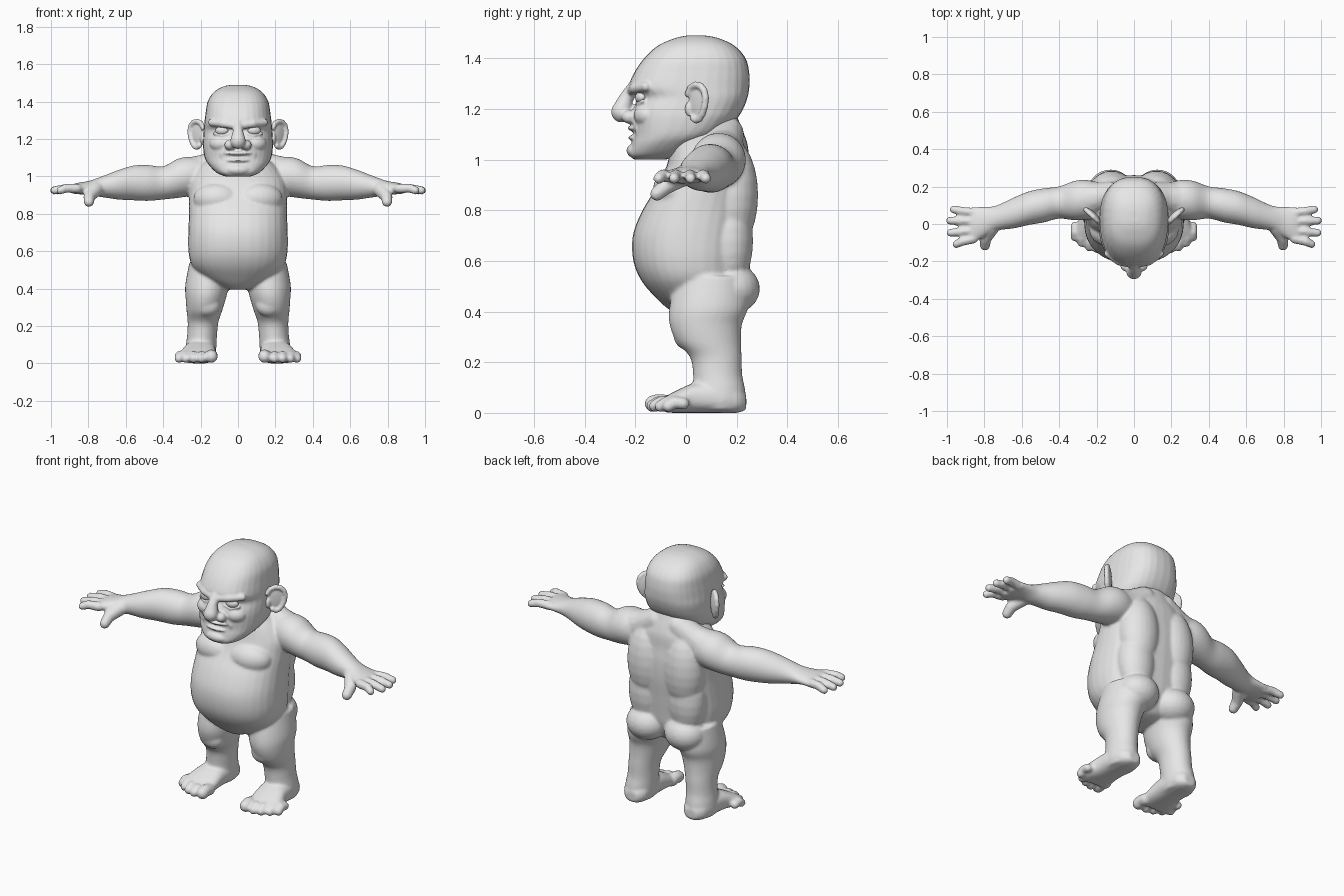
import bpy, bmesh, math
from mathutils import Vector, Matrix, Euler

skin = bpy.data.materials.new("grey_skin")
skin.diffuse_color = (0.8, 0.8, 0.8, 1)


def loft(bm, axis, rings, power=2.0, n=32, sub=4):
    """Closed skin through rings (x, y, z, ra, rb) lying across the given axis."""
    u, v = {"X": ((0, 1, 0), (0, 0, 1)), "Y": ((1, 0, 0), (0, 0, 1)),
            "Z": ((1, 0, 0), (0, 1, 0))}[axis]
    u, v = Vector(u), Vector(v)
    ext = [rings[0]] + list(rings) + [rings[-1]]
    fine = []
    for i in range(1, len(ext) - 2):
        for k in range(sub):
            t = k / sub
            fine.append([0.5 * (2 * b + (c - a) * t + (2 * a - 5 * b + 4 * c - d) * t * t
                                + (3 * b - a - 3 * c + d) * t ** 3)
                         for a, b, c, d in zip(*ext[i - 1:i + 3])])
    fine.append(rings[-1])
    loops = []
    for x, y, z, ra, rb in fine:
        loop = []
        for j in range(n):
            a = math.tau * j / n
            c, s = math.cos(a), math.sin(a)
            cu = math.copysign(abs(c) ** (2 / power), c)
            sv = math.copysign(abs(s) ** (2 / power), s)
            loop.append(bm.verts.new(Vector((x, y, z)) + u * ra * cu + v * rb * sv))
        loops.append(loop)
    faces = [bm.faces.new(loops[0]), bm.faces.new(loops[-1])]
    for p, q in zip(loops, loops[1:]):
        for j in range(n):
            faces.append(bm.faces.new((p[j], p[(j + 1) % n], q[(j + 1) % n], q[j])))
    bmesh.ops.recalc_face_normals(bm, faces=faces)


def upright(bm, rows, power):
    """Loft from rows (z, half width, front y, back y)."""
    loft(bm, "Z", [(0, (f + b) / 2, z, w, (b - f) / 2) for z, w, f, b in rows], power)


def blob(bm, loc, radii, rot=(0, 0, 0), seg=24):
    m = Matrix.LocRotScale(Vector(loc), Euler(rot), Vector(radii))
    bmesh.ops.create_uvsphere(bm, u_segments=seg, v_segments=seg // 2, radius=1, matrix=m)


def strand(bm, pts, steps=6):
    """Rounded tapering strand through points (x, y, z, r)."""
    for a, b in zip(pts, pts[1:]):
        for k in range(steps + 1):
            x, y, z, r = [p + (q - p) * k / steps for p, q in zip(a, b)]
            blob(bm, (x, y, z), (r, r, r), seg=16)


def mirror(bm):
    """Copy everything so far to the other side."""
    geo = bmesh.ops.duplicate(bm, geom=bm.verts[:] + bm.edges[:] + bm.faces[:])["geom"]
    bmesh.ops.scale(bm, vec=(-1, 1, 1), verts=[g for g in geo if isinstance(g, bmesh.types.BMVert)])
    bmesh.ops.reverse_faces(bm, faces=[g for g in geo if isinstance(g, bmesh.types.BMFace)])


def finish(bm, name, voxel=None, smooth=4):
    me = bpy.data.meshes.new(name)
    bm.to_mesh(me)
    bm.free()
    ob = bpy.data.objects.new(name, me)
    bpy.context.collection.objects.link(ob)
    bpy.context.view_layer.objects.active = ob
    ob.select_set(True)
    if voxel:
        r = ob.modifiers.new("fuse", "REMESH")
        r.mode, r.voxel_size = "VOXEL", voxel
        s = ob.modifiers.new("soften", "SMOOTH")
        s.factor, s.iterations = 0.5, smooth
        bpy.ops.object.modifier_apply(modifier="fuse")
        bpy.ops.object.modifier_apply(modifier="soften")
    ob.data.materials.clear()
    ob.data.materials.append(skin)
    ob.data.polygons.foreach_set("material_index", [0] * len(ob.data.polygons))
    ob.data.polygons.foreach_set("use_smooth", [True] * len(ob.data.polygons))
    ob.select_set(False)
    return ob


# ---- body: limbs and paired muscles first, then the central torso
bm = bmesh.new()
# arm and palm
loft(bm, "X", [(.15, .13, 1.0, .08, .09), (.25, .13, 1.0, .105, .105), (.32, .125, .99, .105, .105),
               (.40, .115, .965, .086, .089), (.48, .10, .965, .091, .096), (.56, .085, .965, .09, .093),
               (.64, .06, .955, .083, .079), (.70, .042, .948, .072, .063), (.75, .028, .942, .067, .05),
               (.80, .012, .938, .08, .037), (.86, -.005, .935, .096, .03), (.885, -.01, .93, .092, .022)])
# fingers and thumb
for y0, x1, y1 in ((.06, .965, .078), (.015, .984, .018), (-.035, .982, -.047), (-.08, .95, -.108)):
    strand(bm, [(.86, y0, .935, .026), (.92, (y0 + y1) / 2, .937, .024), (x1, y1, .925, .022)])
strand(bm, [(.76, -.02, .93, .04), (.795, -.08, .893, .032), (.797, -.115, .864, .028)])
# leg
loft(bm, "Z", [(.15, .10, .54, .11, .14), (.165, .09, .42, .117, .155), (.172, .078, .35, .108, .143),
               (.18, .09, .28, .095, .127), (.187, .118, .22, .082, .102), (.192, .125, .15, .08, .097),
               (.197, .13, .10, .082, .102), (.20, .135, .05, .082, .1), (.2, .135, .01, .07, .09)])
blob(bm, (.165, .0, .31), (.07, .05, .06))
# foot
loft(bm, "Y", [(.195, .238, .042, .035, .03), (.197, .2, .052, .07, .052), (.2, .12, .06, .082, .06),
               (.205, .04, .06, .086, .06), (.215, -.03, .046, .097, .046), (.222, -.085, .032, .102, .031)], 2.5)
# toes
for x, y, r in ((.142, -.13, .034), (.195, -.133, .025), (.238, -.122, .025), (.28, -.1, .024), (.315, -.07, .024)):
    strand(bm, [(x, y + .06, .036, r), (x, y + .025, .042, r), (x, y, r + .002, r)])
# shoulder slope, chest, back and buttock
strand(bm, [(.07, .16, 1.1, .07), (.17, .145, 1.04, .08), (.26, .13, 1.01, .092)])
blob(bm, (.115, -.045, .88), (.125, .085, .085), (0, 0, .15))
blob(bm, (.12, .18, .86), (.12, .105, .22))
blob(bm, (.13, .17, .68), (.11, .095, .2))
blob(bm, (.125, .18, .49), (.12, .112, .1))
mirror(bm)
# torso and neck
upright(bm, [(.395, .05, -.04, .12), (.41, .10, -.07, .17), (.45, .18, -.115, .20), (.52, .245, -.175, .23),
             (.60, .265, -.208, .24), (.70, .266, -.21, .25), (.80, .262, -.172, .26), (.90, .262, -.11, .26),
             (.98, .255, -.075, .25), (1.05, .21, -.06, .245), (1.10, .15, -.05, .23), (1.15, .12, -.03, .21),
             (1.2, .10, 0, .19)], 2.3)
finish(bm, "body", .008, 6)

# ---- head: paired features first
bm = bmesh.new()
# brow, cheek, nostril, jaw corner
strand(bm, [(.02, -.215, 1.272, .02), (.08, -.2, 1.282, .022), (.14, -.158, 1.288, .02)])
blob(bm, (.095, -.155, 1.175), (.06, .05, .045), (0, 0, .4))
blob(bm, (.043, -.222, 1.168), (.03, .032, .027))
strand(bm, [(.05, -.2, 1.16, .014), (.085, -.19, 1.12, .013), (.088, -.182, 1.085, .01)])
# lower eyelid
strand(bm, [(.045, -.19, 1.228, .009), (.085, -.19, 1.219, .009), (.125, -.17, 1.23, .009)])
mirror(bm)
# skull and face
upright(bm, [(1.0, .07, -.205, -.08), (1.02, .115, -.222, 0), (1.06, .155, -.215, .06), (1.10, .178, -.208, .14),
             (1.16, .187, -.212, .2), (1.20, .186, -.21, .226), (1.245, .183, -.19, .243),
             (1.285, .18, -.224, .25), (1.34, .173, -.206, .25), (1.40, .162, -.165, .235),
             (1.45, .13, -.11, .19), (1.48, .08, -.04, .125), (1.49, .03, .01, .07)], 2.5)
# nose, lips, chin
strand(bm, [(0, -.21, 1.28, .026), (0, -.24, 1.235, .029), (0, -.254, 1.188, .042)])
blob(bm, (0, -.195, 1.124), (.075, .037, .013))
blob(bm, (0, -.195, 1.086), (.068, .034, .012))
blob(bm, (0, -.193, 1.035), (.07, .042, .032))
finish(bm, "head", .006, 3)

# ---- ears: thin shell with a raised rim, swept back
bm = bmesh.new()
out = Vector((.72, .69, 0))
mid = Vector((.215, .048, 1.225))
blob(bm, mid, (.052, .014, .072), (0, 0, math.atan2(out.y, out.x)))
rim = []
for k in range(11):
    a = math.radians(150 - 27 * k)
    w = .05 + .012 * math.sin(a)
    p = mid + out * w * math.cos(a) + Vector((.006, -.006, .07 * math.sin(a)))
    rim.append((*p, .014))
strand(bm, rim, 4)
blob(bm, (.188, .015, 1.2), (.015, .02, .03))
mirror(bm)
finish(bm, "ears", .005, 3)

# ---- eyes
bm = bmesh.new()
blob(bm, (.086, -.178, 1.245), (.036, .022, .024), (0, 0, .2))
mirror(bm)
finish(bm, "eyes")
